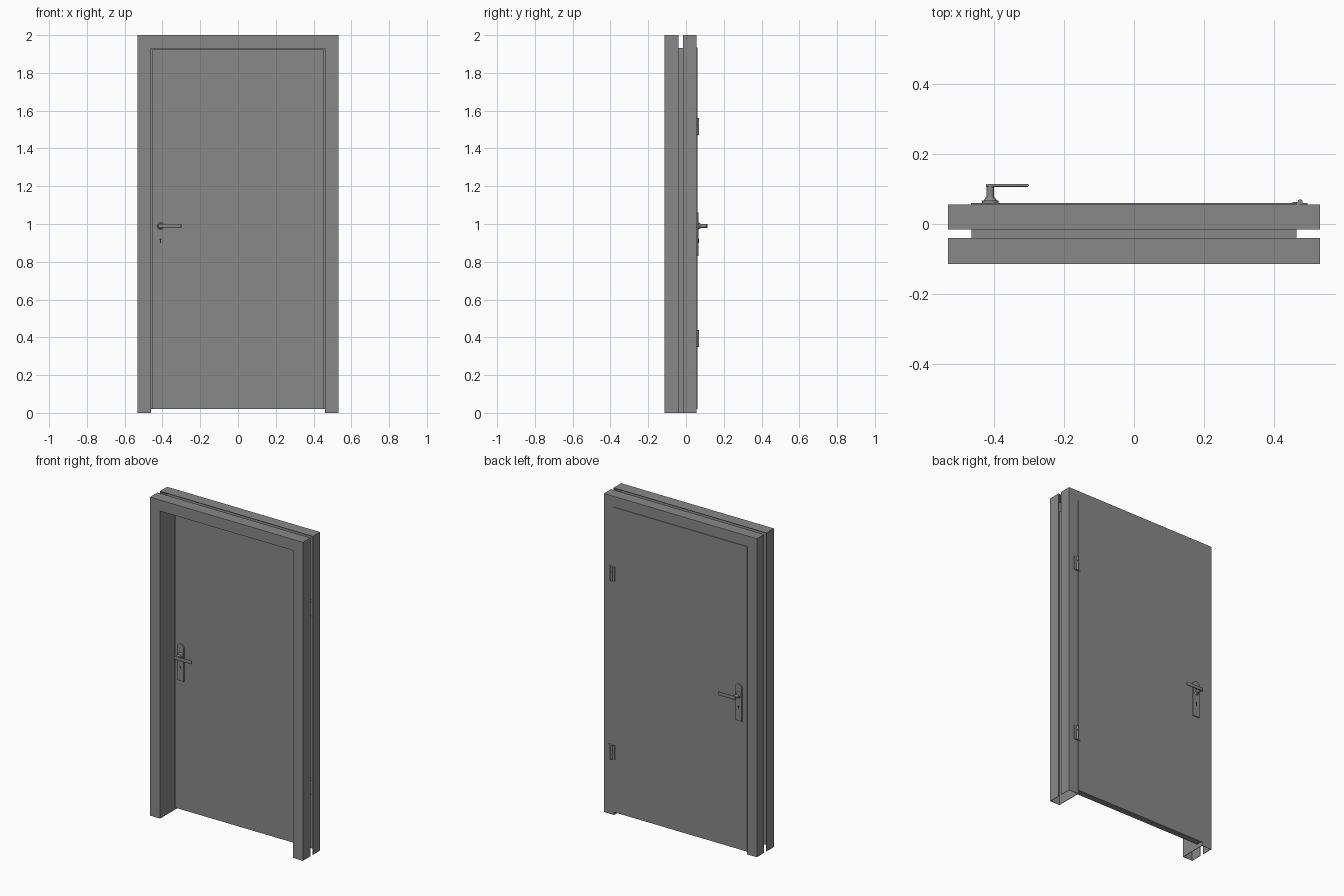
import bpy, bmesh, math
from mathutils import Matrix

if "Cube" in bpy.data.objects:
    bpy.data.objects.remove(bpy.data.objects["Cube"])

def material(name, c):
    m = bpy.data.materials.new(name)
    m.diffuse_color = (*c, 1)
    m.use_nodes = True
    m.node_tree.nodes["Principled BSDF"].inputs["Base Color"].default_value = m.diffuse_color
    return m

GREY = material("grey_steel", (0.25, 0.25, 0.25))
DARK = material("keyhole_black", (0.02, 0.02, 0.02))

def finish(name, bm, mat, smooth=False):
    bmesh.ops.recalc_face_normals(bm, faces=bm.faces)
    me = bpy.data.meshes.new(name)
    bm.to_mesh(me)
    bm.free()
    me.materials.append(mat)
    ob = bpy.data.objects.new(name, me)
    bpy.context.collection.objects.link(ob)
    if smooth:
        bpy.context.view_layer.objects.active = ob
        ob.select_set(True)
        bpy.ops.object.shade_smooth_by_angle(angle=math.radians(35))
        ob.select_set(False)
    return ob

def box(name, x, y, z, mat=GREY, bevel=0):
    bm = bmesh.new()
    bmesh.ops.create_cube(bm, size=1)
    for v in bm.verts:
        v.co = [lo + (c + 0.5) * (hi - lo) for c, (lo, hi) in zip(v.co, (x, y, z))]
    if bevel:
        bmesh.ops.bevel(bm, geom=bm.edges[:], offset=bevel, segments=3,
                        affect='EDGES', profile=0.5)
    return finish(name, bm, mat, bool(bevel))

def rod(name, centre, r1, r2, length, axis='Y', mat=GREY, segs=20):
    bm = bmesh.new()
    bmesh.ops.create_cone(bm, cap_ends=True, segments=segs, radius1=r1, radius2=r2, depth=length)
    rot = Matrix.Rotation(math.radians(-90), 4, 'X') if axis == 'Y' else Matrix()
    bmesh.ops.transform(bm, matrix=Matrix.Translation(centre) @ rot, verts=bm.verts)
    return finish(name, bm, mat, True)

def prism(name, pts, y0, y1, mat=GREY):
    """Extrude an x-z outline from y0 to y1."""
    bm = bmesh.new()
    f = bm.faces.new([bm.verts.new((x, y0, z)) for x, z in pts])
    new = bmesh.ops.extrude_face_region(bm, geom=[f])['geom']
    for v in new:
        if isinstance(v, bmesh.types.BMVert):
            v.co.y = y1
    return finish(name, bm, mat)

# Folded sheet-steel frame: profile (offset outward, y) swept round the opening
IN, TOP, W, T = 0.461, 1.93, 0.07, 0.003
FRONT, BACK, G0, G1 = -0.114, 0.055, -0.04, -0.016
profile = [(W, G0), (W, FRONT), (0, FRONT), (0, BACK), (W, BACK), (W, G1),
           (W - T, G1), (W - T, BACK - T), (T, BACK - T), (T, FRONT + T),
           (W - T, FRONT + T), (W - T, G0)]
bm = bmesh.new()
rings = [[bm.verts.new((s * (IN + d), y, (TOP + d) * up)) for d, y in profile]
         for s, up in ((-1, 0), (-1, 1), (1, 1), (1, 0))]
n = len(profile)
for a, b in zip(rings, rings[1:]):
    for i in range(n):
        j = (i + 1) % n
        bm.faces.new((a[i], a[j], b[j], b[i]))
for r in (rings[0], rings[-1]):
    bm.faces.new(r)
finish("door_frame", bm, GREY)

# Door leaf with a thin overlapping lip on the back
box("door_leaf", (-0.453, 0.453), (0.02, 0.056), (0.02, 1.923))
box("door_lip", (-0.465, 0.465), (0.0555, 0.060), (0.02, 1.934))

# Handle sets, one on each face (s is the outward y direction)
HX, HZ, PW = -0.41, 0.99, 0.024
arch = [(HX - PW, 0.83), (HX + PW, 0.83)] + [
    (HX + PW * math.cos(math.pi * i / 16), 1.036 + PW * math.sin(math.pi * i / 16))
    for i in range(17)]
for side, y0, s in (("back", 0.060, 1), ("front", 0.02, -1)):
    prism(side + "_handle_plate", arch, y0, y0 + s * 0.007)
    a, b = (0.019, 0.013) if s > 0 else (0.013, 0.019)
    rod(side + "_handle_collar", (HX, y0 + s * 0.011, HZ), a, b, 0.009)
    rod(side + "_handle_stem", (HX, y0 + s * 0.029, HZ), 0.011, 0.011, 0.044)
    ya, yb = sorted((y0 + s * 0.046, y0 + s * 0.054))
    box(side + "_handle_lever", (HX - 0.012, -0.30), (ya, yb), (HZ - 0.011, HZ + 0.011),
        bevel=0.003)
    rod(side + "_keyhole", (HX, y0 + s * 0.007, 0.918), 0.005, 0.005, 0.002, mat=DARK)
    ya, yb = sorted((y0 + s * 0.006, y0 + s * 0.008))
    box(side + "_keyhole_slot", (HX - 0.0025, HX + 0.0025), (ya, yb), (0.9, 0.917), DARK)

# Hinges: leaves, three knuckles and a backing block inside the frame
for name, z in (("lower", 0.395), ("upper", 1.515)):
    box(name + "_hinge_door_leaf", (0.452, 0.474), (0.058, 0.063), (z - 0.045, z + 0.045))
    box(name + "_hinge_frame_leaf", (0.474, 0.495), (0.054, 0.060), (z - 0.045, z + 0.045))
    for i in (-1, 0, 1):
        rod(f"{name}_hinge_knuckle_{i + 2}", (0.474, 0.063, z + i * 0.0305),
            0.007, 0.007, 0.029, 'Z', segs=16)
    box(name + "_hinge_backing", (0.466, 0.505), (0.03, 0.051), (z - 0.045, z + 0.045))
